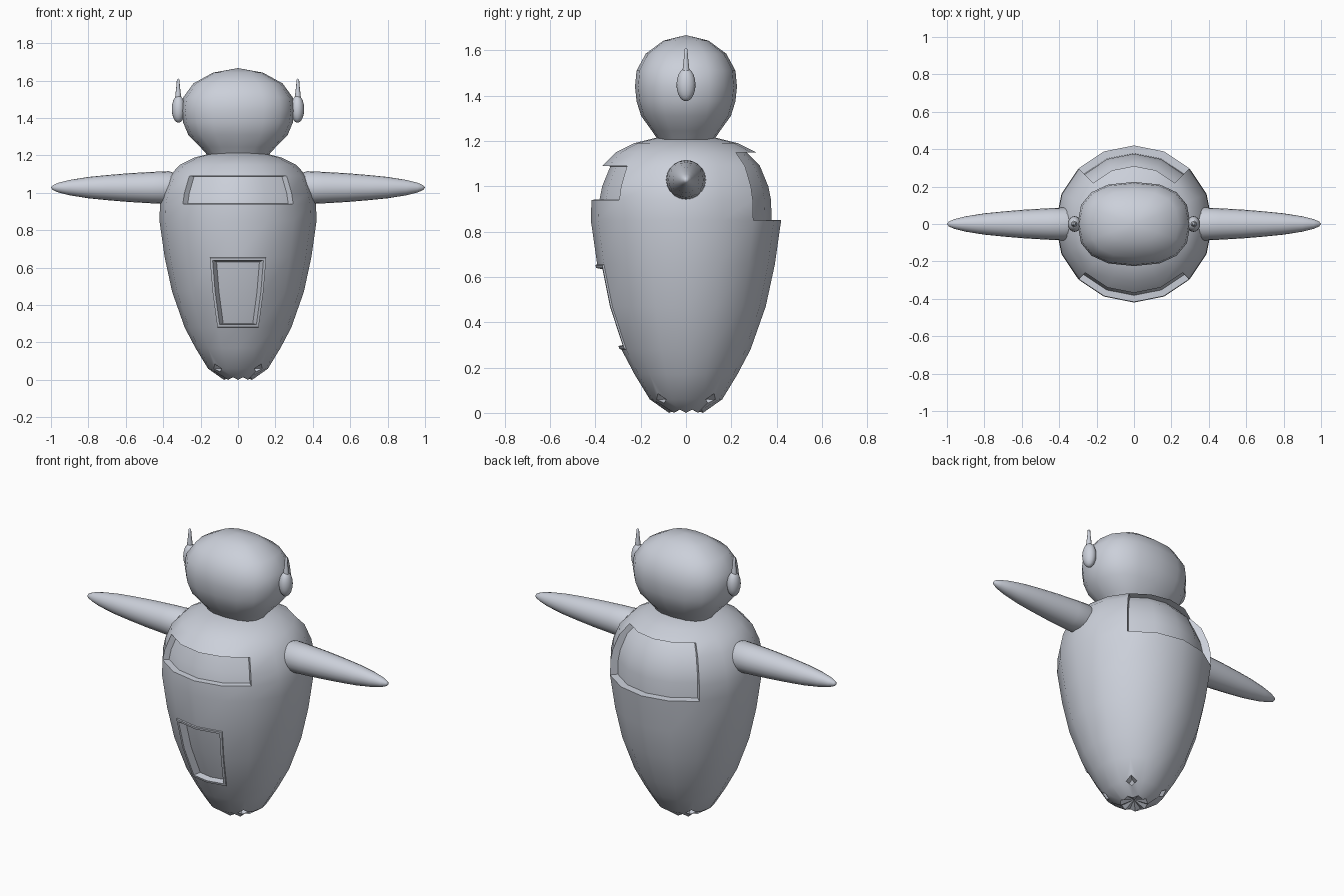
import bpy, bmesh, math
from mathutils import Matrix, Vector

if "Cube" in bpy.data.objects:
    bpy.data.objects.remove(bpy.data.objects["Cube"])

shell = bpy.data.materials.new("light_grey")
shell.diffuse_color = (0.60, 0.63, 0.70, 1)
shell.use_nodes = True
shell.node_tree.nodes["Principled BSDF"].inputs["Base Color"].default_value = shell.diffuse_color


def lathe(profile, sides=16, rx=1.0, ry=1.0, power=1.0):
    """Stack of rounded rings from (height, radius) points."""
    bm = bmesh.new()
    rings = []
    for z, r in profile:
        ring = []
        for i in range(sides):
            a = 2 * math.pi * i / sides
            c, s = math.cos(a), math.sin(a)
            ring.append(bm.verts.new((math.copysign(abs(c) ** power, c) * r * rx,
                                      math.copysign(abs(s) ** power, s) * r * ry, z)))
        rings.append(ring)
    for lo, hi in zip(rings, rings[1:]):
        for i in range(sides):
            j = (i + 1) % sides
            bm.faces.new((lo[i], lo[j], hi[j], hi[i]))
    bmesh.ops.remove_doubles(bm, verts=bm.verts[:], dist=0.0005)
    bmesh.ops.recalc_face_normals(bm, faces=bm.faces[:])
    return bm


def finish(name, bm, matrix=Matrix(), angle=35):
    bm.transform(matrix)
    bmesh.ops.recalc_face_normals(bm, faces=bm.faces[:])
    mesh = bpy.data.meshes.new(name)
    bm.to_mesh(mesh)
    bm.free()
    mesh.materials.append(shell)
    ob = bpy.data.objects.new(name, mesh)
    bpy.context.collection.objects.link(ob)
    bpy.ops.object.select_all(action='DESELECT')
    ob.select_set(True)
    bpy.context.view_layer.objects.active = ob
    bpy.ops.object.shade_smooth_by_angle(angle=math.radians(angle))
    return ob


def patch(bm, side, z0, z1, half_deg):
    """Faces on the front (side -1) or back (side 1) of the body in a height band."""
    found = []
    for f in bm.faces:
        c = f.calc_center_median()
        if z0 < c.z < z1 and abs(math.degrees(math.atan2(c.x, side * c.y))) < half_deg:
            found.append(f)
    return found


def inset(bm, faces, width, push):
    """Inset a patch and move it outward (+) or inward (-) from the body axis."""
    bmesh.ops.inset_region(bm, faces=faces, thickness=width, depth=0,
                           use_even_offset=True, use_boundary=True)
    for v in {v for f in faces for v in f.verts}:
        v.co += Vector((v.co.x, v.co.y, 0)).normalized() * push


# Egg-shaped body
body = lathe([(0.03, 0), (0.0, 0.075), (0.06, 0.16), (0.17, 0.227), (0.28, 0.285),
              (0.47, 0.352), (0.655, 0.392), (0.85, 0.42), (0.94, 0.417), (1.0, 0.405),
              (1.09, 0.368), (1.15, 0.31), (1.19, 0.23), (1.212, 0.14), (1.215, 0)])

# Jagged underside and four small vents
for v in body.verts:
    if v.co.z < 0.01 and round(math.degrees(math.atan2(v.co.y, v.co.x)) / 22.5) % 2:
        v.co.z += 0.015
corners = [v for v in body.verts if abs(v.co.z - 0.06) < 0.001
           and abs(abs(v.co.x) - abs(v.co.y)) < 0.001]
cut = bmesh.ops.bevel(body, geom=corners, offset=0.03, segments=1,
                      affect='VERTICES', profile=0.5)
for f in [f for f in cut['faces'] if f.is_valid]:
    inset(body, [f], 0.003, -0.04)

# Front visor recess and back recess
inset(body, patch(body, -1, 0.94, 1.09, 45), 0.002, -0.035)
inset(body, patch(body, 1, 0.85, 1.15, 45), 0.002, -0.042)

# Framed belly panel
panel = patch(body, -1, 0.28, 0.655, 22.5)
inset(body, panel, 0.002, 0.008)
inset(body, panel, 0.014, 0.0)
inset(body, panel, 0.008, -0.04)
finish("body", body)

# Rounded head
finish("head", lathe([(1.205, 0), (1.205, 0.55), (1.245, 0.67), (1.31, 0.88), (1.375, 0.97),
                      (1.44, 1.0), (1.51, 0.97), (1.585, 0.79), (1.643, 0.44), (1.667, 0)],
                     rx=0.302, ry=0.225, power=0.82), angle=40)

for label, s in (("left", -1), ("right", 1)):
    # Tapered arm
    arm = lathe([(0.33, 0), (0.33, 0.075), (0.37, 0.088), (0.46, 0.084), (0.58, 0.077),
                 (0.7, 0.067), (0.8, 0.057), (0.9, 0.041), (0.96, 0.026), (0.99, 0.013),
                 (1.0, 0)], sides=20)
    finish(label + "_arm", arm, Matrix.Translation((0, 0, 1.028))
           @ Matrix.Rotation(s * math.pi / 2, 4, 'Y'))
    # Ear pod
    ear = bmesh.new()
    bmesh.ops.create_uvsphere(ear, u_segments=16, v_segments=10, radius=1)
    finish(label + "_ear", ear, Matrix.Translation((s * 0.318, 0, 1.448))
           @ Matrix.Diagonal((0.036, 0.042, 0.073, 1)))
    # Antenna
    antenna = lathe([(1.49, 0.018), (1.53, 0.014), (1.575, 0.009), (1.605, 0.007),
                     (1.611, 0)], sides=10)
    finish(label + "_antenna", antenna, Matrix.Translation((s * 0.32, 0, 0)), angle=50)
